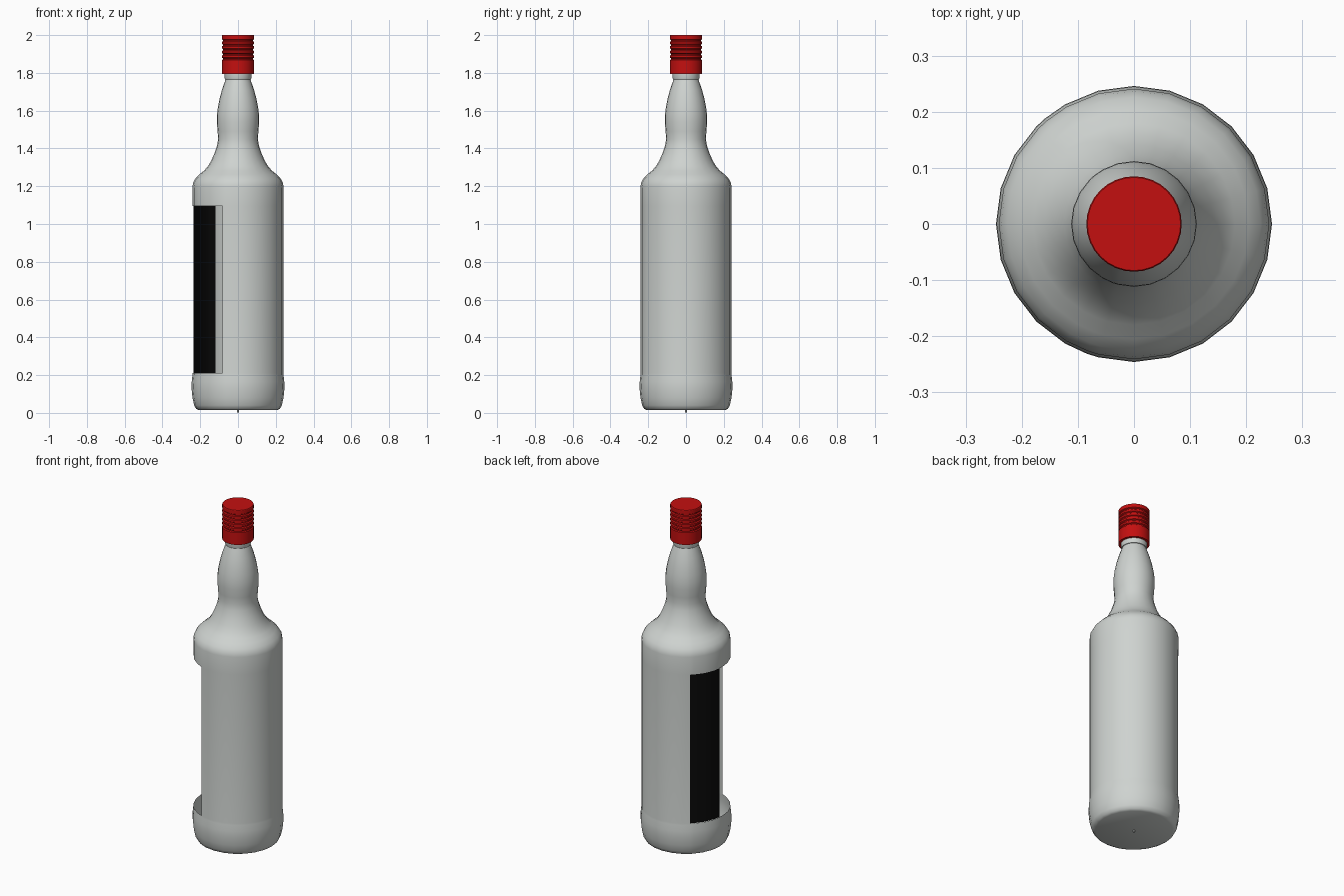
import bpy
import bmesh
import math

old = bpy.data.objects.get("Cube")
if old:
    bpy.data.objects.remove(old, do_unlink=True)


def material(name, rgb, rough=0.5):
    m = bpy.data.materials.new(name)
    m.use_nodes = True
    color = (*rgb, 1.0)
    m.diffuse_color = color
    bsdf = m.node_tree.nodes["Principled BSDF"]
    bsdf.inputs["Base Color"].default_value = color
    bsdf.inputs["Roughness"].default_value = rough
    return m


GLASS = material("pale grey glass", (0.62, 0.65, 0.63))
RED = material("red cap", (0.55, 0.005, 0.005))
BLACK = material("black label", (0.003, 0.003, 0.003))


def lathe(name, profile, angles, mat, closed=True, skip=None, smooth=40):
    """Turn (radius, z) points through the angles; radius 0 makes a pole."""
    bm = bmesh.new()
    rings = []
    for r, z in profile:
        if r == 0:
            rings.append([bm.verts.new((0, 0, z))] * len(angles))
        else:
            rings.append([bm.verts.new((r * math.cos(math.radians(a)),
                                        r * math.sin(math.radians(a)), z))
                          for a in angles])
    n = len(angles)
    for i in range(len(rings) - 1):
        lo, hi = rings[i], rings[i + 1]
        for j in range(n if closed else n - 1):
            k = (j + 1) % n
            mid_z = (profile[i][1] + profile[i + 1][1]) / 2
            if skip and skip(angles[j], mid_z):
                continue
            quad = []
            for v in (lo[j], lo[k], hi[k], hi[j]):
                if v not in quad:
                    quad.append(v)
            bm.faces.new(quad)
    mesh = bpy.data.meshes.new(name)
    bm.to_mesh(mesh)
    bm.free()
    mesh.materials.append(mat)
    ob = bpy.data.objects.new(name, mesh)
    bpy.context.collection.objects.link(ob)
    bpy.ops.object.select_all(action='DESELECT')
    ob.select_set(True)
    bpy.context.view_layer.objects.active = ob
    bpy.ops.object.shade_smooth_by_angle(angle=math.radians(smooth))
    return ob


# Bottle shell with an open window in its side wall
WINDOW = (130, 250)
LOW, HIGH = 0.21, 1.095
bottle_profile = [
    (0, 0.015), (0.208, 0.015), (0.222, 0.022), (0.232, 0.04), (0.241, 0.08),
    (0.246, 0.13), (0.245, 0.165), (0.241, 0.2), (0.24, LOW), (0.24, HIGH),
    (0.241, 1.2), (0.237, 1.22), (0.226, 1.24), (0.205, 1.262), (0.18, 1.282),
    (0.16, 1.305), (0.142, 1.335), (0.124, 1.375), (0.111, 1.415),
    (0.105, 1.45), (0.108, 1.49), (0.112, 1.54), (0.111, 1.58),
    (0.106, 1.62), (0.097, 1.665), (0.085, 1.71), (0.071, 1.75),
    (0.065, 1.767),
]
shell_angles = sorted(set(range(0, 360, 15)) | set(WINDOW))
lathe("bottle_glass", bottle_profile, shell_angles, GLASS,
      skip=lambda a, z: WINDOW[0] <= a < WINDOW[1] and LOW < z < HIGH)

# Small pip under the base
lathe("base_pip", [(0, 0), (0.005, 0.004), (0.005, 0.016)],
      range(0, 360, 45), GLASS)

# Neck ring below the cap
fine = [i * 360 / 32 for i in range(32)]
lathe("neck_ring", [(0.06, 1.765), (0.069, 1.766), (0.071, 1.772),
                    (0.071, 1.80)], fine, GLASS)

# Black label lining the back part of the window
lathe("back_label", [(0.2365, LOW), (0.2365, HIGH)],
      [120, 130, 135, 150, 165, 175], BLACK, closed=False)

# Screw cap with grooves around the upper half
cap_profile = [(0.07, 1.795), (0.085, 1.795), (0.085, 1.868)]
for i in range(5):
    z = 1.872 + i * 0.024
    cap_profile += [(0.079, z), (0.079, z + 0.005),
                    (0.085, z + 0.009), (0.085, z + 0.02)]
cap_profile += [(0.085, 1.997), (0.083, 2.0), (0, 2.0)]
lathe("screw_cap", cap_profile, fine, RED, smooth=30)
